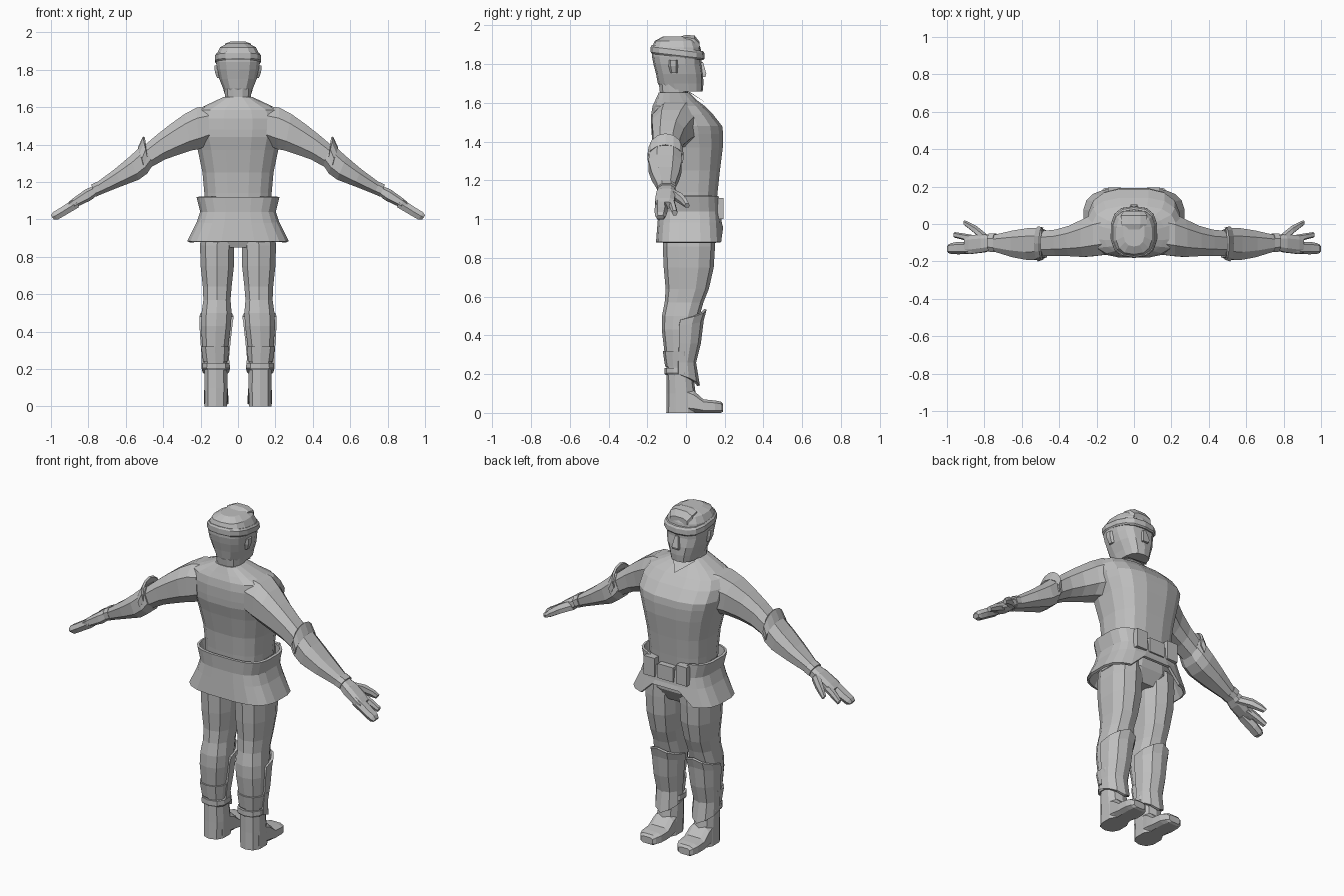
import bpy, bmesh, math
from mathutils import Vector as V

grey = bpy.data.materials.new("plain grey")
grey.diffuse_color = (0.52, 0.52, 0.52, 1)


def ring(c, a, b, n=10, p=0.8, arc=None):
    """Rounded-box loop around c with half axes a and b; arc limits the angles."""
    c, a, b = V(c), V(a), V(b)
    if arc:
        angs = [arc[0] + (arc[1] - arc[0]) * i / (n - 1) for i in range(n)]
    else:
        angs = [2 * math.pi * (i + 0.5) / n for i in range(n)]
    f = lambda t: math.copysign(abs(t) ** p, t) if abs(t) > 1e-6 else 0
    us, vs = [f(math.cos(t)) for t in angs], [f(math.sin(t)) for t in angs]
    mu, mv = max(map(abs, us)), max(map(abs, vs))
    return [c + a * (u / mu) + b * (v / mv) for u, v in zip(us, vs)]


def flat(z, x0, x1, y0, y1, **k):      # horizontal section
    return ring(((x0 + x1) / 2, (y0 + y1) / 2, z), ((x1 - x0) / 2, 0, 0), (0, (y1 - y0) / 2, 0), **k)


def upright(y, x0, x1, z0, z1, **k):   # section facing y
    return ring(((x0 + x1) / 2, y, (z0 + z1) / 2), ((x1 - x0) / 2, 0, 0), (0, 0, (z1 - z0) / 2), **k)


def sleeve(xu, zu, xl, zl, y0, y1, **k):  # tilted section from upper to lower point
    return ring(((xu + xl) / 2, (y0 + y1) / 2, (zu + zl) / 2),
                ((xu - xl) / 2, 0, (zu - zl) / 2), (0, (y1 - y0) / 2, 0), **k)


def loft(name, rings, mirror=False, closed=True, caps=True, thick=0):
    bm = bmesh.new()
    rows = [[bm.verts.new(p) for p in r] for r in rings]
    n = len(rows[0])
    for r, s in zip(rows, rows[1:]):
        for i in range(n if closed else n - 1):
            j = (i + 1) % n
            bm.faces.new((r[i], r[j], s[j], s[i]))
    if closed and caps:
        bm.faces.new(rows[0][::-1])
        bm.faces.new(rows[-1])
    bmesh.ops.recalc_face_normals(bm, faces=bm.faces)
    me = bpy.data.meshes.new(name)
    bm.to_mesh(me)
    bm.free()
    me.materials.append(grey)
    ob = bpy.data.objects.new(name, me)
    bpy.context.collection.objects.link(ob)
    if thick:
        m = ob.modifiers.new("thickness", 'SOLIDIFY')
        m.thickness, m.offset = thick, 0
    if mirror:
        ob.modifiers.new("mirror", 'MIRROR')
    return ob


def body(name, rows, **k):             # symmetric rows of (z, half width, back, front)
    return loft(name, [flat(z, -w, w, a, b, **k) for z, w, a, b in rows])


# Torso, pelvis, neck
body("torso", [(1.05, .175, -.12, .155), (1.14, .18, -.125, .163), (1.25, .19, -.135, .175),
               (1.37, .215, -.16, .19), (1.44, .235, -.178, .192), (1.48, .245, -.18, .187),
               (1.54, .245, -.18, .14), (1.585, .225, -.172, .095), (1.615, .16, -.158, .055),
               (1.655, .075, -.14, .015)], n=16, p=.72)
body("pelvis", [(.85, .12, -.09, .11), (.92, .2, -.12, .15), (1.1, .18, -.12, .155)], n=12)
body("neck", [(1.6, .09, -.14, .03), (1.655, .07, -.135, .01), (1.7, .072, -.14, .01)], n=12)
# Collar point at the throat
loft("collar", [[V((-.07, .022, 1.652)), V((0, .105, 1.6)), V((.07, .022, 1.652))],
                [V((-.055, .0, 1.665)), V((0, .03, 1.65)), V((.055, .0, 1.665))]])

# Head with headband, quiff and ears
body("head", [(1.66, .068, -.12, .086), (1.7, .08, -.145, .09), (1.75, .1, -.155, .088),
              (1.8, .112, -.168, .08), (1.84, .117, -.176, .082), (1.885, .113, -.176, .075),
              (1.92, .095, -.162, .06), (1.942, .055, -.12, .035)], n=14, p=.75)
loft("headband", [[p + V((0, 0, -.12 * p.y)) for p in flat(z, -w, w, a, b, n=14, p=.75)]
                  for z, w, a, b in [(1.832, .117, -.176, .09), (1.84, .123, -.182, .096),
                                     (1.868, .122, -.182, .095), (1.878, .114, -.176, .088)]])
loft("quiff", [upright(y, -w, w, a, b, n=8) for y, w, a, b in
               [(-.04, .05, 1.91, 1.938), (0, .07, 1.9, 1.952), (.045, .07, 1.88, 1.947), (.07, .055, 1.87, 1.915)]])
loft("nose", [flat(z, -w, w, .06, y, n=4) for z, w, y in
              [(1.735, .02, .1), (1.75, .02, .105), (1.81, .01, .088)]])
loft("ear", [flat(z, .09, x, a, b, n=6) for z, x, a, b in
             [(1.755, .112, -.08, -.045), (1.79, .124, -.09, -.04), (1.822, .126, -.092, -.04)]], mirror=True)

# Flared skirt, open at the front hem, lower belt line at the buckle
skirt = []
for z, w, a, b in [(1.12, .215, -.14, .17), (1.04, .195, -.135, .172), (.98, .215, -.14, .178), (.88, .265, -.148, .185)]:
    r = flat(z, -w, w, a, b, n=20, p=.6)
    for q in r:
        if q.y > .1 and abs(q.x) < .09:
            q.z += {1.12: -.05, .88: .075}.get(z, 0)
    skirt.append(r)
loft("skirt", skirt, caps=False, thick=.014)
loft("buckle", [upright(y, -.05, .05, 1.0, 1.085, n=4) for y in (.15, .192)])
loft("belt_plate", [upright(y, .07, .14, 1.0, 1.11, n=4) for y in (.14, .194)], mirror=True)

# Arms: upper arm, bracer with raised elbow edge, wrist band
loft("upper_arm", [sleeve(*s, n=8) for s in
     [(.16, 1.605, .15, 1.4, -.165, .07), (.22, 1.598, .21, 1.375, -.172, .055),
      (.285, 1.563, .25, 1.368, -.176, .025), (.36, 1.51, .32, 1.345, -.172, -.01),
      (.43, 1.455, .39, 1.32, -.17, -.03), (.53, 1.37, .49, 1.265, -.17, -.04)]], mirror=True)
loft("bracer", [sleeve(*s, n=8) for s in
     [(.5, 1.40, .455, 1.292, -.178, -.035), (.525, 1.385, .485, 1.245, -.19, -.022),
      (.58, 1.335, .53, 1.212, -.193, -.022), (.66, 1.268, .62, 1.178, -.178, -.035),
      (.765, 1.19, .735, 1.132, -.145, -.06)]], mirror=True)
loft("elbow_guard", [sleeve(*s, n=9, arc=(-1.9, 1.9), p=1) for s in
     [(.503, 1.44, .478, 1.28, -.188, -.022), (.53, 1.382, .495, 1.245, -.194, -.018)]],
     closed=False, thick=.012, mirror=True)
loft("wrist_band", [sleeve(*s, n=8) for s in
     [(.755, 1.2, .728, 1.135, -.15, -.052), (.785, 1.185, .758, 1.122, -.148, -.052)]], mirror=True)

# Hands: palm, paired fingers, forefinger, thumb
loft("palm", [sleeve(*s, n=8, p=.7) for s in
     [(.765, 1.183, .745, 1.135, -.138, -.062), (.82, 1.157, .79, 1.1, -.152, -.055),
      (.885, 1.11, .865, 1.065, -.16, -.06), (.91, 1.088, .895, 1.055, -.155, -.07)]], mirror=True)
loft("fingers", [sleeve(*s, n=6) for s in
     [(.87, 1.115, .85, 1.065, -.16, -.098), (.95, 1.062, .93, 1.018, -.162, -.095),
      (.99, 1.038, .965, .998, -.16, -.102), (1.0, 1.02, .985, 1.0, -.155, -.11)]], mirror=True)
loft("forefinger", [sleeve(*s, n=6) for s in
     [(.86, 1.115, .845, 1.075, -.1, -.06), (.92, 1.08, .905, 1.045, -.085, -.05),
      (.965, 1.045, .955, 1.02, -.073, -.043)]], mirror=True)
loft("thumb", [sleeve(*s, n=6) for s in
     [(.8, 1.155, .775, 1.11, -.1, -.055), (.85, 1.135, .83, 1.09, -.06, -.012),
      (.89, 1.105, .875, 1.07, -.025, .01), (.912, 1.08, .9, 1.06, -.008, .02)]], mirror=True)

# Legs
loft("leg", [flat(*s, n=10) for s in
     [(.95, .015, .195, -.12, .15), (.86, .02, .203, -.12, .15), (.75, .022, .2, -.115, .143),
      (.64, .034, .188, -.105, .118), (.57, .04, .185, -.11, .09), (.5, .034, .195, -.124, .07),
      (.43, .038, .198, -.125, .06), (.32, .053, .19, -.112, .045), (.22, .06, .18, -.1, .03),
      (.15, .06, .175, -.095, .03)]], mirror=True)
# Shin guard, rising to a point at the knee and dropping to one over the instep
shin = []
for z, x0, x1, a, b, lift in [(.48, .03, .2, -.12, .1, .055), (.45, .035, .2, -.12, .085, .03),
                              (.36, .045, .195, -.11, .07, 0), (.26, .055, .187, -.1, .045, 0),
                              (.2, .05, .187, -.1, .045, -.06)]:
    r = flat(z, x0, x1, a, b, n=7, p=.9, arc=(-.15, math.pi + .15))
    for i, q in enumerate(r):
        q.z += lift * (1 - abs(i - 3) / 3)
        q.y += .02 * (1 - abs(i - 3) / 3) * (lift < 0)
    shin.append(r)
loft("shin_guard", shin, closed=False, thick=.014, mirror=True)
loft("calf_strap", [flat(*s, n=10) for s in
     [(.24, .055, .186, -.108, .03), (.32, .047, .198, -.12, .04)]], mirror=True)
loft("ankle_cuff", [flat(*s, n=10) for s in
     [(.195, .05, .185, -.105, .035), (.205, .043, .191, -.112, .042), (.232, .045, .189, -.112, .04)]], mirror=True)

# Boots
loft("boot_shaft", [flat(*s, n=10) for s in
     [(.0, .058, .18, -.102, .06), (.1, .056, .18, -.1, .05), (.21, .058, .18, -.1, .035)]], mirror=True)
loft("boot_foot", [upright(*s, n=8, p=.55) for s in
     [(-.06, .06, .178, 0, .1), (.0, .058, .178, 0, .135), (.04, .054, .18, 0, .115),
      (.09, .052, .183, 0, .07), (.15, .056, .182, 0, .064), (.18, .07, .172, 0, .058),
      (.192, .085, .158, .006, .045)]], mirror=True)
